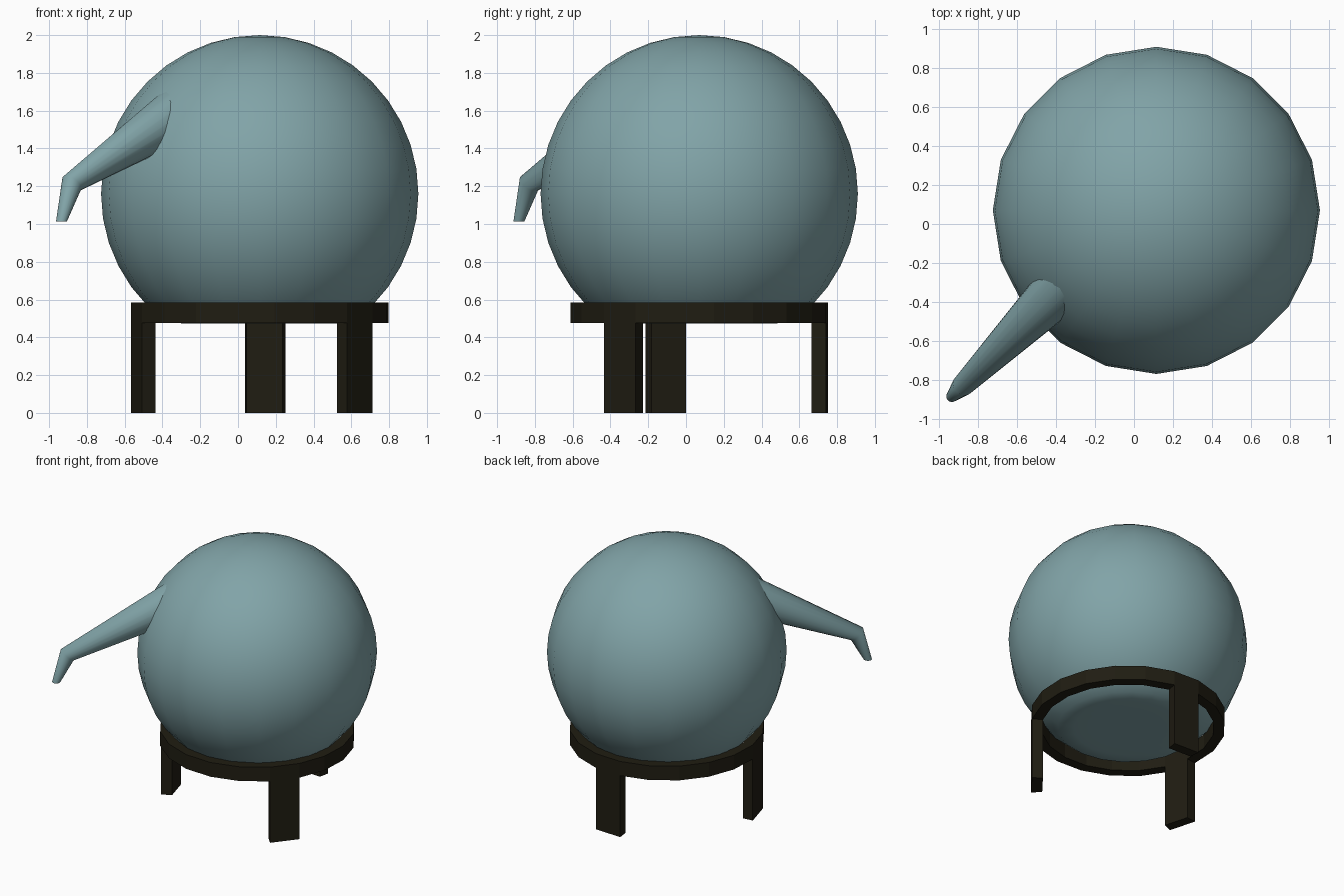
import bpy, bmesh, math
from mathutils import Vector

if "Cube" in bpy.data.objects:
    bpy.data.objects.remove(bpy.data.objects["Cube"])

CX, CY = 0.115, 0.07


def material(name, color):
    m = bpy.data.materials.new(name)
    m.diffuse_color = (*color, 1)
    m.use_nodes = True
    m.node_tree.nodes["Principled BSDF"].inputs["Base Color"].default_value = m.diffuse_color
    return m


teal = material("teal", (0.22, 0.37, 0.39))
wood = material("dark wood", (0.014, 0.012, 0.006))


def finish(bm, name, mat, angle=None):
    bmesh.ops.recalc_face_normals(bm, faces=bm.faces)
    me = bpy.data.meshes.new(name)
    bm.to_mesh(me)
    bm.free()
    ob = bpy.data.objects.new(name, me)
    bpy.context.collection.objects.link(ob)
    me.materials.append(mat)
    if angle:
        bpy.ops.object.select_all(action='DESELECT')
        ob.select_set(True)
        bpy.context.view_layer.objects.active = ob
        bpy.ops.object.shade_smooth_by_angle(angle=math.radians(angle))
    return ob


def bridge(bm, a, b):
    n = len(a)
    for i in range(n):
        j = (i + 1) % n
        bm.faces.new((a[i], a[j], b[j], b[i]))


# Round body, with the underside flattened where it sits in the stand
bm = bmesh.new()
bmesh.ops.create_uvsphere(bm, u_segments=20, v_segments=20, radius=0.84)
bmesh.ops.translate(bm, verts=bm.verts, vec=(CX, CY, 1.16))
for v in bm.verts:
    v.co.z = max(v.co.z, 0.472)
finish(bm, "body", teal, 60)

# Bent tapering spout: (centre, radius) along its path, mitred at the elbow
path = [(Vector((-0.27, -0.22, 1.615)), 0.152),
        (Vector((-0.88, -0.83, 1.215)), 0.056),
        (Vector((-0.935, -0.885, 1.012)), 0.029)]
d1 = (path[1][0] - path[0][0]).normalized()
d2 = (path[2][0] - path[1][0]).normalized()
normals = [d1, (d1 + d2).normalized(), Vector((0, 0, -1))]
side = Vector((1, -1, 0)).normalized()
stretch = [1, 1 / math.cos(d1.angle(d2) / 2), 1]
bm = bmesh.new()
rings = []
for (c, r), n, s in zip(path, normals, stretch):
    up = side.cross(n).normalized()
    rings.append([bm.verts.new(c + side * r * math.cos(t) + up * r * s * math.sin(t))
                  for t in (math.tau * i / 20 for i in range(20))])
for a, b in zip(rings, rings[1:]):
    bridge(bm, a, b)
bm.faces.new(rings[0])
bm.faces.new(rings[-1])
finish(bm, "spout", teal, 60)

# Stand ring with three legs pulled down from its segments
R_OUT, R_IN, Z0, Z1, N = 0.685, 0.607, 0.475, 0.585, 20
bm = bmesh.new()


def stand_point(r, i, z):
    t = math.radians(6.5 + 18 * i)
    return (CX + r * math.cos(t), CY + r * math.sin(t), z)


loops = [[bm.verts.new(stand_point(r, i, z)) for i in range(N)]
         for r, z in ((R_OUT, Z0), (R_OUT, Z1), (R_IN, Z1), (R_IN, Z0))]
for k in range(3):
    bridge(bm, loops[k], loops[k + 1])
legs = []
for i in range(N):
    j = (i + 1) % N
    f = bm.faces.new((loops[3][i], loops[3][j], loops[0][j], loops[0][i]))
    if i in (4, 10, 17):
        legs.append(f)
for f in legs:
    new = bmesh.ops.extrude_discrete_faces(bm, faces=[f])["faces"][0]
    for v in new.verts:
        v.co.z = 0
finish(bm, "stand_with_legs", wood)
